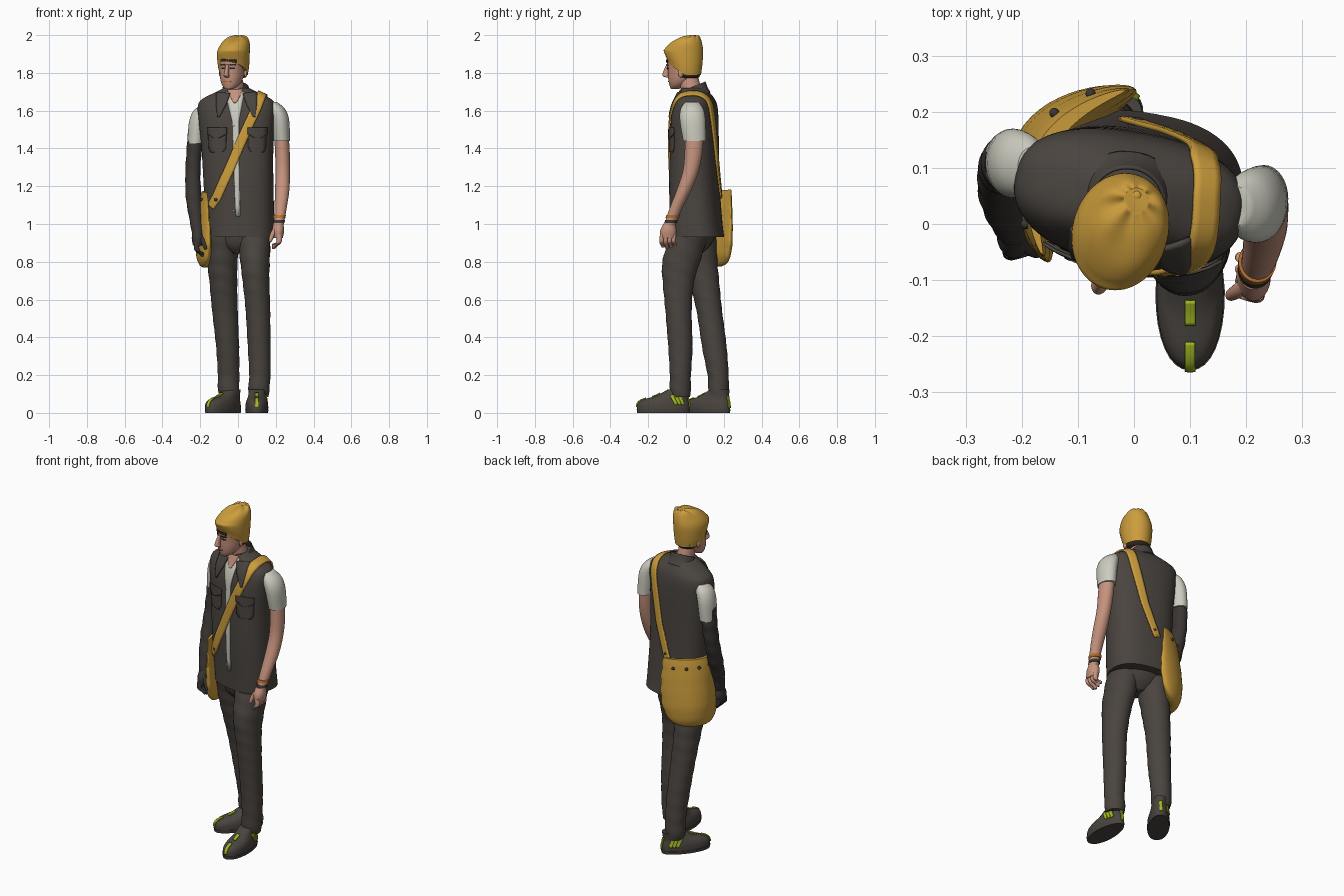
import bpy, bmesh, math
from mathutils import Vector, Matrix
from mathutils.bvhtree import BVHTree

def material(name, r, g, b):
    m = bpy.data.materials.new(name)
    m.diffuse_color = (r, g, b, 1)
    return m

MUSTARD = material("mustard", .60, .335, .045)
CLOTH = material("dark cloth", .068, .058, .050)
GLOVE = material("black leather", .043, .037, .034)
SKIN = material("skin", .56, .29, .205)
WHITE = material("off white", .60, .60, .52)
LIME = material("lime", .36, .50, .015)
HAIR = material("dark hair", .03, .022, .018)
ORANGE = material("orange band", .50, .17, .03)

def build(name, verts, faces, mat):
    me = bpy.data.meshes.new(name)
    me.from_pydata([tuple(v) for v in verts], [], faces)
    me.materials.append(mat)
    ob = bpy.data.objects.new(name, me)
    bpy.context.collection.objects.link(ob)
    return ob

def catmull(keys, sub):
    out = []
    for i in range(len(keys) - 1):
        p = [keys[max(0, min(len(keys) - 1, i + k))] for k in (-1, 0, 1, 2)]
        for s in range(sub):
            t = s / sub
            out.append([.5 * (2*b + (c-a)*t + (2*a-5*b+4*c-d)*t*t + (3*b-a-3*c+d)*t**3)
                        for a, b, c, d in zip(*p)])
    return out + [list(keys[-1])]

def loft(name, rings, mat, n=32, sub=4, power=2, yaw=0, wrinkle=0, post=None, caps=True):
    """Smooth body through horizontal rings (z, cx, cy, rx, ry); returns its BVH."""
    rows = catmull(sorted(rings), sub)
    verts, faces = [], []
    sp = lambda c: math.copysign(abs(c) ** (2 / power), c)
    for z, cx, cy, rx, ry in rows:
        for j in range(n):
            a = 2 * math.pi * j / n
            k = 1 + wrinkle * math.sin(z * 75 + 2 * math.sin(a) + a)
            x, y = max(rx, .001) * k * sp(math.cos(a)), max(ry, .001) * k * sp(math.sin(a))
            v = Vector((cx + x * math.cos(yaw) - y * math.sin(yaw),
                        cy + x * math.sin(yaw) + y * math.cos(yaw), z))
            verts.append(post(v) if post else v)
    for i in range(len(rows) - 1):
        for j in range(n):
            k = (j + 1) % n
            faces.append((i*n + j, i*n + k, i*n + n + k, i*n + n + j))
    if caps:
        faces += [tuple(range(n))[::-1], tuple(range(len(verts) - n, len(verts)))]
    ob = build(name, verts, faces, mat)
    if not caps:
        ob.modifiers.new("thickness", 'SOLIDIFY').thickness = .006
    return BVHTree.FromPolygons(verts, faces)

def strip(name, bvh, pts, widths, mat, lift=.003, thick=.006, sub=8, across=4):
    """Band laid on a surface along a path, with a width at each point."""
    path = []
    for i in range(len(pts) - 1):
        for s in range(sub + (i == len(pts) - 2)):
            t = s / sub
            path.append((Vector(pts[i]).lerp(Vector(pts[i+1]), t), widths[i]*(1-t) + widths[i+1]*t))
    snapped = [bvh.find_nearest(p)[:2] for p, w in path]
    verts, faces, m = [], [], across + 1
    for i, (loc, nor) in enumerate(snapped):
        tan = snapped[min(i+1, len(snapped)-1)][0] - snapped[max(i-1, 0)][0]
        side = tan.cross(nor).normalized()
        for j in range(m):
            l, nn = bvh.find_nearest(loc + side * path[i][1] * (j / across - .5))[:2]
            verts.append(l + nn * lift)
    for i in range(len(snapped) - 1):
        for j in range(across):
            faces.append((i*m + j, i*m + j + 1, i*m + m + j + 1, i*m + m + j))
    md = build(name, verts, faces, mat).modifiers.new("thickness", 'SOLIDIFY')
    md.thickness, md.offset = thick, 0

def front(bvh, x, z, sgn=1):
    return bvh.ray_cast(Vector((x, -sgn, z)), Vector((0, sgn, 0)))[0]

def ball(name, loc, size, mat):
    bpy.ops.mesh.primitive_uv_sphere_add(segments=16, ring_count=10, location=loc)
    ob = bpy.context.object
    ob.name, ob.scale = name, size
    ob.data.materials.append(mat)

# Vest body, turned slightly to the figure's right
vest = loft("vest", [(.93, .015, .06, .178, .138), (1.0, .012, .055, .18, .133), (1.2, .003, .045, .184, .128),
    (1.4, -.003, .045, .19, .123), (1.55, -.006, .046, .203, .118), (1.62, -.007, .05, .207, .108),
    (1.66, -.007, .052, .186, .093), (1.70, -.008, .046, .105, .072), (1.72, -.008, .04, .066, .06)],
    CLOTH, n=64, power=2.5, yaw=-.18)
F = lambda x, z: front(vest, x, z)
B = lambda x, z: front(vest, x, z, -1)
strip("shirt_front", vest, [F(-.015, 1.7), F(-.015, 1.62), F(-.012, 1.54), F(0, 1.04)], [.1, .07, .035, .022], WHITE, .002, .004)
strip("throat", vest, [F(-.015, 1.71), F(-.015, 1.67), F(-.015, 1.64)], [.085, .05, .015], SKIN, .005, .004)
for x0, x1 in ((-.075, -.1), (.062, .085)):
    strip("collar_flap", vest, [F(x0, 1.69), F((x0 + x1) / 2, 1.63), F(x1, 1.565)], [.075, .055, .01], CLOTH, .010, .009)
for x in (-.11, .103):
    strip("chest_pocket", vest, [F(x, 1.5), F(x, 1.4), F(x, 1.38)], [.105, .1, .07], CLOTH, .004, .005)
    strip("pocket_flap", vest, [F(x, 1.51), F(x, 1.475), F(x, 1.455)], [.11, .11, .03], CLOTH, .009, .006)
for i in range(7):
    ball("vest_button", F(-.022, 1.07 + i * .075), (.005,) * 3, WHITE)
loft("stand_collar", [(1.675, -.01, .045, .098, .085), (1.71, -.01, .04, .08, .074), (1.745, -.012, .037, .068, .066)],
     CLOTH, yaw=-.2, caps=False, post=lambda v: v + Vector((0, 0, .42 * (v.y - .08))))

# Trousers
loft("hips", [(.845, .005, .035, .04, .05), (.89, .005, .04, .12, .09), (.97, .01, .05, .155, .118)], CLOTH, yaw=-.2)
loft("left_trouser_leg", [(.085, .11, -.03, .05, .052), (.12, .11, -.03, .056, .056), (.2, .115, -.03, .056, .056),
    (.35, .112, -.03, .06, .064), (.55, .105, -.04, .065, .07), (.7, .095, -.04, .071, .084),
    (.8, .09, -.025, .078, .1), (.93, .085, .012, .088, .1)], CLOTH, sub=8, wrinkle=.015)
loft("right_trouser_leg", [(.085, -.045, .172, .05, .05), (.12, -.05, .172, .056, .054), (.2, -.05, .17, .057, .056),
    (.35, -.055, .15, .061, .065), (.55, -.07, .122, .068, .068), (.7, -.078, .095, .074, .08),
    (.8, -.082, .078, .08, .088), (.93, -.075, .06, .088, .1)], CLOTH, sub=8, wrinkle=.015)

# Shoes with lime inlays
def shoe(side, x, y, yaw, k):
    M = Matrix.Translation((x, y, 0)) @ Matrix.Rotation(yaw, 4, 'Z')
    taper = lambda v: M @ Vector((v.x * (1 - .9 * max(0, v.y)), v.y, v.z))
    s = loft(side + "_shoe", [(0, 0, 0, .055, .135), (.02, 0, 0, .06, .139), (.05, 0, .001, .059, .136), (.07, 0, .012, .054, .12),
        (.09, 0, .045, .048, .085), (.125, 0, .08, .045, .055)], CLOTH, power=2.2, post=taper)
    loft(side + "_sole", [(0, 0, 0, .059, .138), (.018, 0, 0, .062, .141)], CLOTH, power=2.2, sub=1, post=taper)
    P = lambda *p: M @ Vector(p)
    strip("toe_stripe", s, [P(0, -.14, .03), P(0, -.13, .06), P(0, -.09, .075)], [.017] * 3, LIME)
    strip("tongue_stripe", s, [P(0, -.058, .08), P(0, -.015, .1)], [.018, .018], LIME)
    strip("heel_stripe", s, [P(0, .14, .025), P(0, .14, .09)], [.016, .016], LIME)
    for i in range(3):
        strip("side_stripe", s, [P(k*.06, .045 + i*.022, .095), P(k*.06, .07 + i*.022, .045)], [.019, .014], LIME)

shoe("left", .1, -.12, 0, 1)
shoe("right", -.078, .115, math.radians(-35), -1)

# Sleeves and arms
loft("left_sleeve", [(1.44, .232, .045, .043, .06), (1.55, .222, .035, .049, .068), (1.61, .203, .032, .045, .06),
    (1.645, .182, .032, .025, .035)], WHITE)
loft("right_sleeve", [(1.425, -.225, .11, .042, .056), (1.53, -.215, .108, .046, .062), (1.59, -.198, .105, .044, .056),
    (1.625, -.182, .102, .025, .035)], WHITE)
loft("left_arm", [(.985, .214, -.09, .026, .029), (1.08, .225, -.055, .032, .033), (1.18, .234, -.01, .038, .039),
    (1.28, .237, .025, .038, .042), (1.38, .235, .04, .039, .047), (1.5, .228, .045, .038, .05)], SKIN)
loft("right_arm_guard", [(.95, -.214, -.012, .029, .031), (1.05, -.226, .017, .036, .037), (1.15, -.236, .055, .041, .043),
    (1.28, -.239, .094, .039, .045), (1.4, -.232, .108, .04, .048), (1.5, -.225, .108, .038, .046)], GLOVE, sub=10, wrinkle=.03)
loft("wrist_band", [(1.032, .218, -.073, .033, .036), (1.048, .22, -.067, .034, .037)], ORANGE, sub=1)
loft("wrist_cord", [(1.006, .216, -.082, .031, .033), (1.02, .217, -.077, .031, .033)], GLOVE, sub=1)

def hand(side, x, y, z, k, mat):
    loft(side + "_palm", [(z - .08, x, y - .008, .024, .04), (z - .04, x, y - .006, .031, .043), (z, x, y, .026, .029)], mat, n=20)
    for i in range(4):
        fy, tip = y - .038 + i * .021, z - .138 + .008 * abs(i - 1)
        loft(side + "_finger", [(tip, x - k*.025, fy + .004, .006, .006), (tip + .012, x - k*.02, fy + .003, .012, .011),
            (z - .1, x + k*.004, fy - .003, .014, .012), (z - .06, x + k*.004, fy, .015, .012)], mat, n=12)
    loft(side + "_thumb", [(z - .1, x - k*.042, y - .04, .006, .007), (z - .085, x - k*.039, y - .038, .011, .011),
        (z - .05, x - k*.027, y - .03, .013, .013), (z - .02, x - k*.01, y - .015, .012, .015)], mat, n=12)

hand("left", .213, -.088, 1.005, 1, SKIN)
hand("right", -.214, -.012, .965, -1, GLOVE)

# Neck, head and face
loft("neck", [(1.62, -.008, .045, .055, .06), (1.68, -.01, .036, .049, .055), (1.75, -.02, .018, .047, .054),
    (1.8, -.025, .01, .045, .05)], SKIN)
head = loft("head", [(1.715, -.047, -.058, .022, .022), (1.735, -.04, -.042, .044, .046), (1.77, -.034, -.025, .06, .07),
    (1.82, -.029, -.014, .067, .084), (1.87, -.027, -.012, .071, .09), (1.92, -.025, -.01, .06, .08)], SKIN, yaw=-.28)
loft("nose", [(1.776, -.057, -.098, .009, .01), (1.785, -.061, -.107, .015, .017), (1.8, -.061, -.106, .012, .018),
    (1.845, -.056, -.094, .008, .01)], SKIN, n=16, yaw=-.28)
H = lambda x, z: front(head, x, z)
for a, b in ((-.09, -.068), (-.045, -.012)):
    strip("eyebrow", head, [H(a, 1.843), H(b, 1.843)], [.008, .008], HAIR, .002, .004)
    strip("eye", head, [H(a + .004, 1.825), H(b - .004, 1.825)], [.007, .007], HAIR, .001, .003)
strip("mouth", head, [H(-.074, 1.755), H(-.038, 1.755)], [.006, .006], ORANGE, .001, .004)
loft("hair", [(1.772, -.018, .016, .05, .045), (1.785, -.02, .01, .064, .064), (1.82, -.023, .006, .07, .076),
    (1.85, -.024, .003, .07, .08)], HAIR, yaw=-.28)
strip("fringe", head, [H(-.088, 1.866), H(-.055, 1.866), H(-.01, 1.862)], [.014, .01, .018], HAIR, .003, .005)
for k in (-1, 1):
    ball("ear", (-.026 + k * .066, -.008 - k * .02, 1.8), (.009, .015, .024), SKIN)

# Knitted hat: raised over the brow, gathered at the crown
def hat_shape(v):
    a = math.atan2(v.y - .045, v.x - .004)
    g = max(0, min(1, (v.z - 1.94) / .05))
    lift = max(0, -.01 - v.y) * .72 * max(0, min(1, (1.93 - v.z) / .12))
    return v + Vector((0, 0, lift - g * .004 * (1 + math.sin(6 * a))))
loft("hat", [(1.79, -.022, -.008, .073, .088), (1.84, -.024, -.012, .082, .099), (1.91, -.024, -.013, .085, .105),
    (1.96, -.012, .0, .073, .085), (1.99, -.003, .022, .054, .052), (2.0, .004, .042, .022, .022)],
    MUSTARD, n=64, sub=6, yaw=-.25, post=hat_shape)
ball("hat_knot", (.004, .05, 1.99), (.011, .011, .009), MUSTARD)

# Shoulder bag, curved around the right hip
BC, BY = Vector((-.08, .088, 0)), -.47
out = Vector((-math.cos(BY), -math.sin(BY), 0))
along = Vector((-math.sin(BY), math.cos(BY), 0))
def bag_bow(v):
    t = (v - BC).dot(along) / .175
    return v + out * .092 * (1 - t * t) + Vector((0, 0, .008 * t))
bag = loft("bag", [(z, BC.x, BC.y, rx, ry) for z, rx, ry in ((.772, .012, .075), (.79, .034, .12), (.84, .05, .154),
    (.92, .053, .17), (1.04, .04, .172), (1.12, .028, .168), (1.175, .014, .164))],
    MUSTARD, n=56, power=2.3, yaw=BY, wrinkle=.012, post=bag_bow)
edge = [bag.ray_cast(BC + along * t + out * .5 + Vector((0, 0, 1.13)), -out)[0] for t in (-.13, -.07, 0, .07, .13)]
for p in edge:
    ball("bag_stud", p + out * .003, (.009,) * 3, GLOVE)
strip("bag_strap", vest, [(-.15, -.04, 1.09), F(-.11, 1.14), F(-.04, 1.3), F(.045, 1.5), F(.1, 1.62), (.12, -.01, 1.675),
    (.128, .05, 1.69), (.122, .11, 1.655), B(.1, 1.52), B(.06, 1.34), B(-.01, 1.14)],
    [.045] + [.05] * 8 + [.045, .04], MUSTARD, .007, .009)
for p in (F(-.11, 1.13), B(.005, 1.18)):
    ball("strap_buckle", p, (.018, .015, .014), GLOVE)

# Smooth shading with crisp edges
for ob in bpy.data.objects:
    bm = bmesh.new()
    bm.from_mesh(ob.data)
    bmesh.ops.recalc_face_normals(bm, faces=bm.faces)
    bm.to_mesh(ob.data)
    bm.free()
    ob.select_set(True)
bpy.context.view_layer.objects.active = bpy.data.objects["vest"]
bpy.ops.object.shade_smooth_by_angle(angle=math.radians(40))
